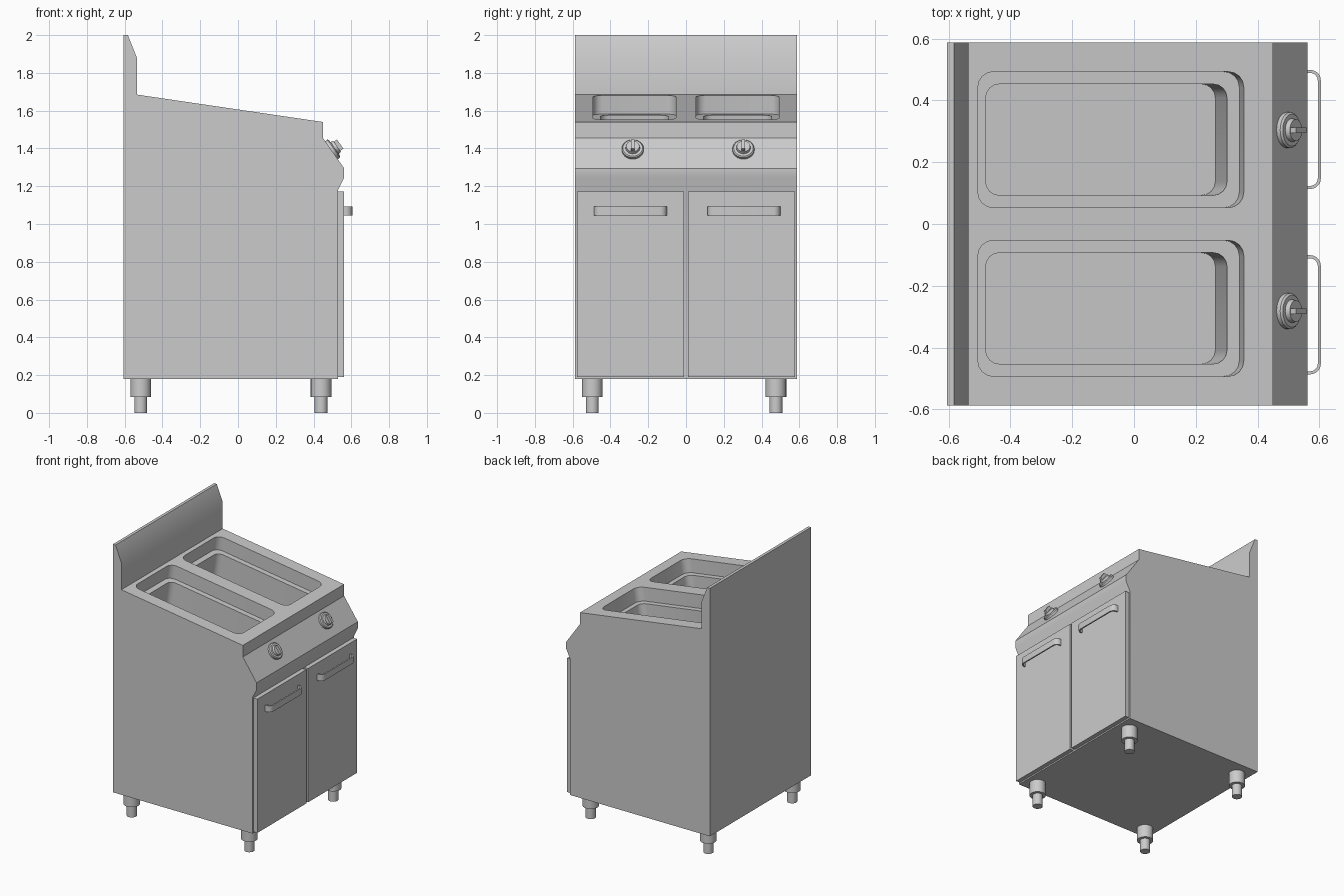
import bpy, bmesh
from math import atan2, cos, sin, pi, radians
from mathutils import Matrix, Vector

cube = bpy.data.objects.get("Cube")
if cube:
    bpy.data.objects.remove(cube, do_unlink=True)

steel = bpy.data.materials.new("brushed_steel")
steel.use_nodes = True
COLOR = (0.6, 0.6, 0.6, 1)
steel.diffuse_color = COLOR
steel.node_tree.nodes["Principled BSDF"].inputs["Base Color"].default_value = COLOR


def loft(name, rings, matrix=Matrix()):
    """Closed solid through rings that all have the same point count."""
    bm = bmesh.new()
    loops = [[bm.verts.new(matrix @ Vector(p)) for p in ring] for ring in rings]
    n = len(loops[0])
    for a, b in zip(loops, loops[1:]):
        for i in range(n):
            j = (i + 1) % n
            bm.faces.new((a[i], a[j], b[j], b[i]))
    bm.faces.new(loops[0][::-1])
    bm.faces.new(loops[-1])
    bmesh.ops.recalc_face_normals(bm, faces=bm.faces)
    mesh = bpy.data.meshes.new(name)
    bm.to_mesh(mesh)
    bm.free()
    mesh.materials.append(steel)
    obj = bpy.data.objects.new(name, mesh)
    bpy.context.collection.objects.link(obj)
    return obj


def smooth(obj):
    bpy.ops.object.select_all(action='DESELECT')
    obj.select_set(True)
    bpy.context.view_layer.objects.active = obj
    bpy.ops.object.shade_smooth_by_angle(angle=radians(30))


def rounded(x0, x1, y0, y1, r, z, steps=4):
    """Rounded rectangle ring at height z."""
    corners = ((x1 - r, y1 - r), (x0 + r, y1 - r), (x0 + r, y0 + r), (x1 - r, y0 + r))
    return [(cx + r * cos(a), cy + r * sin(a), z)
            for k, (cx, cy) in enumerate(corners)
            for a in [(k + s / steps) * pi / 2 for s in range(steps + 1)]]


def circle(r, z, n=24):
    return [(r * cos(2 * pi * i / n), r * sin(2 * pi * i / n), z) for i in range(n)]


def box_ring(x0, x1, y0, y1, z):
    return [(x0, y0, z), (x1, y0, z), (x1, y1, z), (x0, y1, z)]


# Cabinet body with splashback, sloped top and control panel
HALF = 0.587
profile = [(-0.605, 0.18), (0.53, 0.18), (0.53, 1.18), (0.562, 1.245), (0.562, 1.295),
           (0.45, 1.455), (0.45, 1.54), (-0.535, 1.685), (-0.535, 1.88), (-0.583, 2), (-0.605, 2)]
body = loft("cabinet_body", [[(x, y, z) for x, z in profile] for y in (-HALF, HALF)])

# Two stepped basins sunk square to the sloped top
slope = atan2(0.145, 0.985)
top = Matrix.Translation((-0.535, 0, 1.685)) @ Matrix.Rotation(slope, 4, 'Y')
STEP = 0.04
for side in (-1, 1):
    y0, y1 = sorted((side * 0.053, side * 0.493))
    u0, u1 = 0.03, 0.9
    outer = (u0, u1, y0, y1, 0.05)
    inner = (u0 + STEP, u1 - STEP, y0 + STEP, y1 - STEP, 0.045)
    cutter = loft("basin_cutter", [rounded(*outer, 0.05), rounded(*outer, -0.1),
                                   rounded(*inner, -0.1), rounded(*inner, -0.36)], top)
    cutter.hide_render = True
    cut = body.modifiers.new("basin", 'BOOLEAN')
    cut.operation = 'DIFFERENCE'
    cut.solver = 'EXACT'
    cut.object = cutter
    bpy.context.view_layer.objects.active = body
    bpy.ops.object.modifier_apply(modifier=cut.name)
    bpy.data.objects.remove(cutter, do_unlink=True)
smooth(body)

# Doors with strap handles
for label, side in (("right", -1), ("left", 1)):
    ya, yb = sorted((side * 0.01, side * 0.578))
    loft(label + "_door", [box_ring(0.53, 0.562, ya, yb, z) for z in (0.19, 1.172)])

    mid, half, r, t = side * 0.3 + 0.006, 0.193, 0.035, 0.01

    def strap(inset):
        rad, x, h = r - inset, 0.605 - r, half - r
        arc = [(x + rad * sin(a), h + rad * cos(a)) for a in [i * pi / 10 for i in range(6)]]
        path = [(0.56, half - inset)] + arc
        return path + [(px, -py) for px, py in reversed(path)]

    outline = strap(0) + strap(t)[::-1]
    handle = loft(label + "_door_handle",
                  [[(x, mid + y, z) for x, y in outline] for z in (1.046, 1.093)])
    smooth(handle)

# Control knobs standing on the slanted panel
tilt = atan2(0.16, 0.112)
for label, y in (("right", -0.282), ("left", 0.304)):
    place = Matrix.Translation((0.495, y, 1.391)) @ Matrix.Rotation(tilt, 4, 'Y')
    dial = loft(label + "_knob",
                [circle(0.058, -0.005), circle(0.058, 0.014), circle(0.052, 0.02),
                 circle(0.038, 0.02), circle(0.035, 0.036)], place)
    smooth(dial)
    loft(label + "_knob_grip",
         [box_ring(-0.03, 0.03, -0.009, 0.009, z) for z in (0.03, 0.056)], place)

# Feet
for depth, x in (("back", -0.515), ("front", 0.44)):
    for label, y in (("right", -0.496), ("left", 0.476)):
        foot = loft(f"{depth}_{label}_foot",
                    [circle(0.034, 0), circle(0.034, 0.085), circle(0.055, 0.085),
                     circle(0.055, 0.18)], Matrix.Translation((x, y, 0)))
        smooth(foot)
